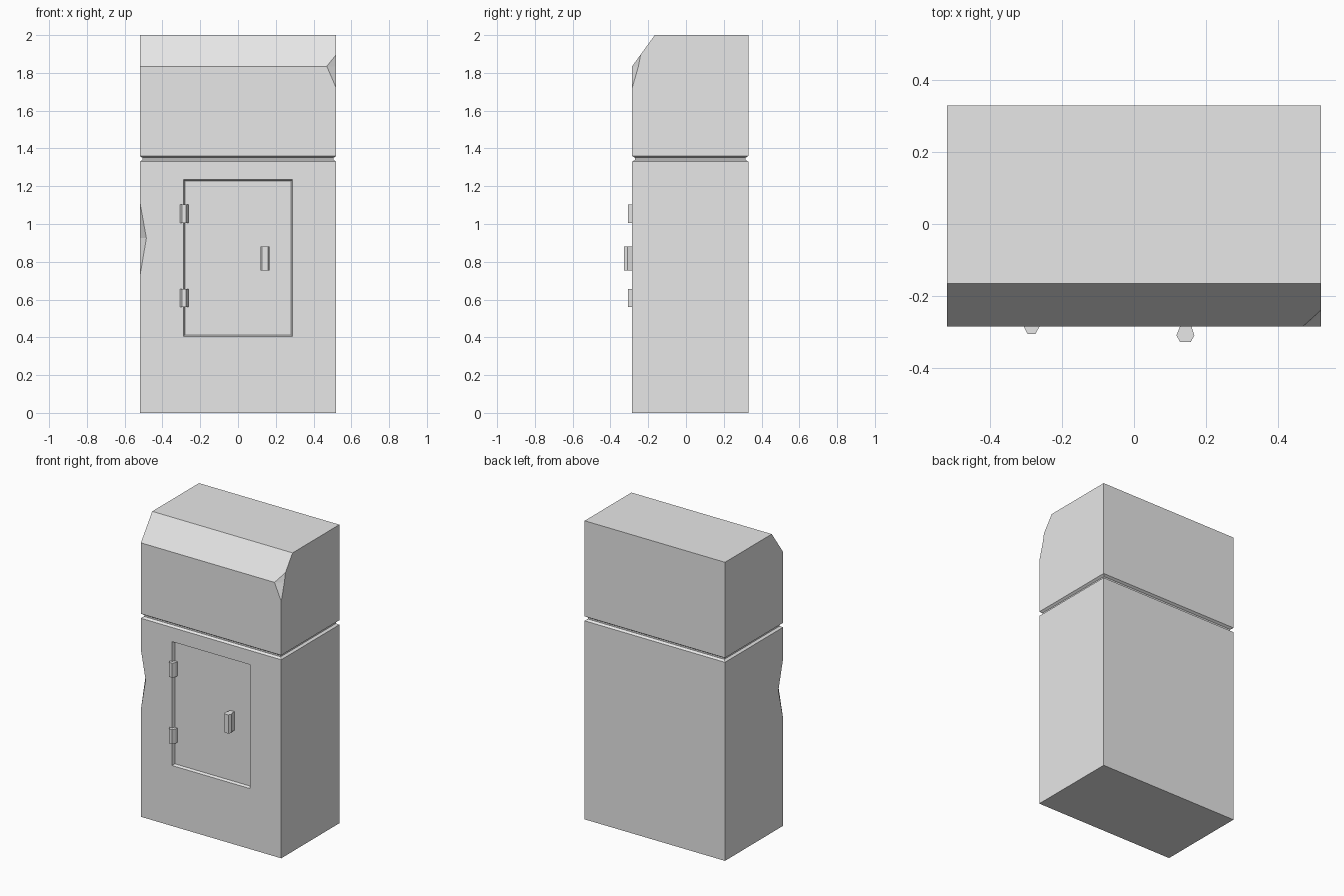
import bpy
import bmesh
from mathutils import Vector

cube = bpy.data.objects.get("Cube")
if cube:
    bpy.data.objects.remove(cube, do_unlink=True)

grey = bpy.data.materials.new("light_grey")
grey.use_nodes = True
colour = (0.8, 0.8, 0.8, 1)
grey.diffuse_color = colour
grey.node_tree.nodes["Principled BSDF"].inputs["Base Color"].default_value = colour

W, FRONT, BACK = 0.52, -0.285, 0.33


def finish(name, bm):
    bmesh.ops.recalc_face_normals(bm, faces=bm.faces)
    mesh = bpy.data.meshes.new(name)
    bm.to_mesh(mesh)
    bm.free()
    mesh.materials.append(grey)
    obj = bpy.data.objects.new(name, mesh)
    bpy.context.collection.objects.link(obj)
    return obj


def hull(name, points):
    bm = bmesh.new()
    for p in points:
        bm.verts.new(p)
    bmesh.ops.convex_hull(bm, input=bm.verts)
    return finish(name, bm)


def prism(name, outline, z0, z1):
    """Upright prism from an outline in x and y."""
    bm = bmesh.new()
    face = bm.faces.new([bm.verts.new((x, y, z0)) for x, y in outline])
    top = bmesh.ops.extrude_face_region(bm, geom=[face])["geom"]
    verts = [v for v in top if isinstance(v, bmesh.types.BMVert)]
    bmesh.ops.translate(bm, verts=verts, vec=(0, 0, z1 - z0))
    return finish(name, bm)


def cut(target, points):
    """Carve the convex hull of the points out of the target."""
    cutter = hull("cutter", points)
    cutter.hide_render = True
    mod = target.modifiers.new("cut", "BOOLEAN")
    mod.operation, mod.solver, mod.object = "DIFFERENCE", "EXACT", cutter
    bpy.context.view_layer.objects.active = target
    bpy.ops.object.modifier_apply(modifier=mod.name)
    bpy.data.objects.remove(cutter, do_unlink=True)


def chip(target, a, b, *rest):
    """Chip a corner along the crease a-b; grow the cutter past the surface."""
    mid = (Vector(a) + Vector(b)) / 2
    cut(target, [mid + (Vector(p) - mid) * 1.6 for p in (a, b, *rest)])


# Cabinet body with a waist groove
bm = bmesh.new()
rings = []
for z, inset in [(0, 0), (1.33, 0), (1.34, 0.015), (1.35, 0.015), (1.36, 0), (2, 0)]:
    w, f, b = W - inset, FRONT + inset, BACK - inset
    rings.append([bm.verts.new((x, y, z)) for x, y in ((-w, f), (w, f), (w, b), (-w, b))])
for low, high in zip(rings, rings[1:]):
    for i in range(4):
        j = (i + 1) % 4
        bm.faces.new((low[i], low[j], high[j], high[i]))
bm.faces.new(rings[0][::-1])
bm.faces.new(rings[-1])
body = finish("cabinet_body", bm)

# Sloped top front edge, its line extended beyond the body
slope = Vector((0, 0.12, 0.165))
edge = Vector((0, FRONT, 1.835))
cut(body, [p + Vector((s * 0.7, 0, 0)) for s in (-1, 1)
           for p in (edge - slope, edge + slope * 2, Vector((0, -0.6, 2.4)))])

# Broken corners
chip(body, (0.47, FRONT, 1.835), (W, -0.252, 1.835),
     (W, -0.24, 1.897), (W, FRONT, 1.72), (W, FRONT, 1.835))
chip(body, (-0.485, FRONT, 0.925), (-W, FRONT + 0.05, 0.925),
     (-W, FRONT, 1.12), (-W, FRONT, 0.72))

# Recessed door with bevelled walls
cut(body, [(sx * (0.281 + d), FRONT + y, 0.82 + sz * (0.408 + d))
           for d, y in ((0, 0.018), (0.014, -0.018))
           for sx in (-1, 1) for sz in (-1, 1)])

# Hinges
for name, z in (("lower_hinge", 0.56), ("upper_hinge", 1.005)):
    prism(name, [(-0.307, -0.265), (-0.307, FRONT), (-0.296, -0.306),
                 (-0.274, -0.306), (-0.263, FRONT), (-0.263, -0.265)], z, z + 0.097)

# Door handle
prism("door_handle", [(0.128, -0.265), (0.128, FRONT), (0.118, -0.31), (0.128, -0.328),
                      (0.158, -0.328), (0.168, -0.31), (0.16, FRONT), (0.16, -0.265)],
      0.755, 0.88)
